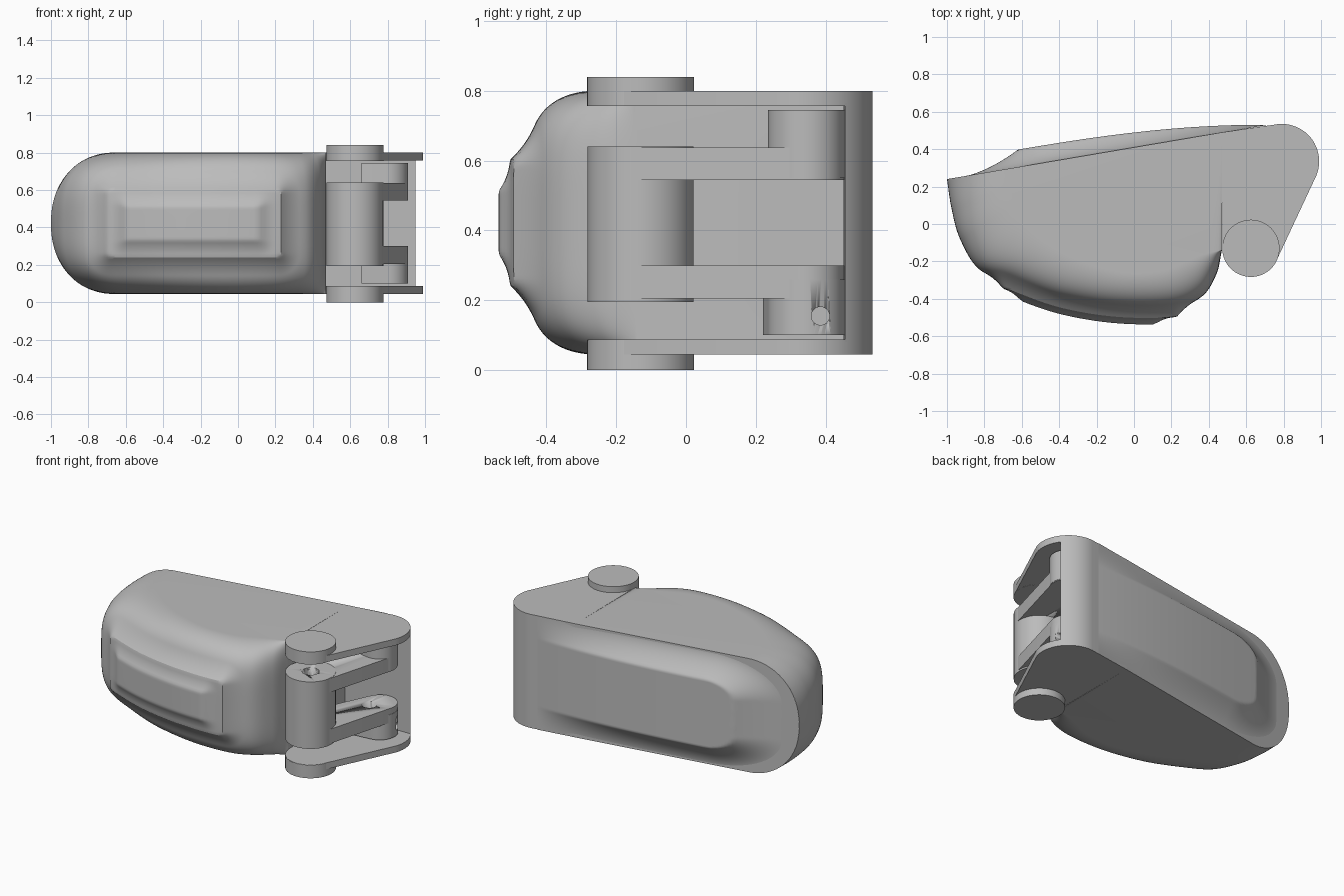
import bpy, bmesh, math
from mathutils import Vector

cube = bpy.data.objects.get("Cube")
if cube:
    bpy.data.objects.remove(cube, do_unlink=True)

grey = bpy.data.materials.new("plain_grey")
grey.use_nodes = True
grey.diffuse_color = (0.5, 0.5, 0.5, 1)
grey.node_tree.nodes["Principled BSDF"].inputs["Base Color"].default_value = (0.5, 0.5, 0.5, 1)

ZC, HZ = 0.4225, 0.3775      # middle height and half height of the shell
PIN, PIN_R = (0.625, -0.13), 0.152
KNUCKLE, KNUCKLE_R = (0.79, 0.335), 0.2
END_X = 0.47                 # where the solid shell stops and the fork starts


def back_y(x):
    return 0.24 + 0.17 * (x + 1)


def clamp(v):
    return max(0.0, min(1.0, v))


def finish(name, bm, angle=35):
    bmesh.ops.recalc_face_normals(bm, faces=bm.faces)
    mesh = bpy.data.meshes.new(name)
    bm.to_mesh(mesh)
    bm.free()
    ob = bpy.data.objects.new(name, mesh)
    bpy.context.collection.objects.link(ob)
    mesh.materials.append(grey)
    bpy.ops.object.select_all(action='DESELECT')
    ob.select_set(True)
    bpy.context.view_layer.objects.active = ob
    bpy.ops.object.shade_smooth_by_angle(angle=math.radians(angle))
    return ob


def circle(centre, r, n=64):
    return [(centre[0] + r * math.cos(2 * math.pi * i / n),
             centre[1] + r * math.sin(2 * math.pi * i / n)) for i in range(n)]


def prism(name, outline, z0, z1):
    """Upright solid around the hull of a flat outline."""
    bm = bmesh.new()
    for z in (z0, z1):
        for x, y in outline:
            bm.verts.new((x, y, z))
    bmesh.ops.convex_hull(bm, input=bm.verts)
    bmesh.ops.delete(bm, geom=[v for v in bm.verts if not v.link_faces], context='VERTS')
    bmesh.ops.dissolve_limit(bm, angle_limit=0.01, verts=bm.verts, edges=bm.edges)
    return finish(name, bm)


def spline(points, steps):
    """Smooth curve through the control points."""
    p = [Vector(q) for q in points]
    p = [2 * p[0] - p[1]] + p + [2 * p[-1] - p[-2]]
    out = []
    for a, b, c, d in zip(p, p[1:], p[2:], p[3:]):
        for i in range(steps):
            t = i / steps
            out.append(0.5 * (2 * b + (c - a) * t + (2 * a - 5 * b + 4 * c - d) * t * t
                              + (3 * b - a - 3 * c + d) * t ** 3))
    return out + [p[-2]]


def inside(x, z, x0, x1, half_z, r):
    """Depth inside a rounded rectangle, negative outside it."""
    qx = abs(x - (x0 + x1) / 2) - (x1 - x0) / 2 + r
    qz = abs(z) - half_z + r
    return r - math.hypot(max(qx, 0), max(qz, 0)) - min(max(qx, qz), 0)


def loft(name, rows, closed, angle):
    bm = bmesh.new()
    vs = [[bm.verts.new(p) for p in row] for row in rows]
    n = len(rows[0])
    for a, b in zip(vs, vs[1:]):
        for i in range(n if closed else n - 1):
            j = (i + 1) % n
            bm.faces.new((a[i], a[j], b[j], b[i]))
    if closed:
        bm.faces.new(vs[0])
        bm.faces.new(vs[-1])
    return finish(name, bm, angle)


# Rounded shell: middle outline blends into the smaller outline of the flat sides
middle = spline([(-1, .24), (-.975, .08), (-.93, -.08), (-.83, -.24), (-.66, -.31), (-.4, -.4),
                 (-.1, -.45), (.2, -.45), (.36, -.39), (.44, -.27), (END_X, -.14)], 14)
side = spline([(-.67, .296), (-.66, .2), (-.63, .1), (-.57, 0), (-.45, -.11), (-.28, -.2),
               (-.05, -.26), (.15, -.25), (.28, -.2), (.38, -.16), (END_X, -.14)], 14)
ROWS = 100
levels = [math.sin(math.pi * (i / ROWS - 0.5)) for i in range(ROWS + 1)]
rows = []
for t in levels:
    z = HZ * t
    row = []
    for i, (m, s) in enumerate(zip(middle, side)):
        power = 2.2 + 2.8 * min(1, 2 * i / len(middle))
        w = 1 - math.sqrt(max(0, 1 - abs(t) ** power))
        x, y = m.lerp(s, w)
        # Stepped grip pad with hollow flanks
        y -= 0.05 * clamp(inside(x, z, -.8, .33, .28, .12) / 0.1) ** 2
        y -= 0.03 * clamp(inside(x, z, -.69, .2, .18, .09) / 0.09) ** 2
        row.append((x, y, ZC + z))
    row.append((END_X, back_y(END_X), ZC + z))
    rows.append(row)
loft("shell", rows, True, 28)

# Raised cushion on the sloping back
rows = []
for t in levels:
    z = HZ * t
    left = -0.67 - 0.33 * math.sqrt(max(0, 1 - abs(t) ** 2.2))
    row = []
    for i in range(101):
        x = left + (0.72 - left) * i / 100
        d = -inside(x, z * 1.9, -.62, 2, .43, .2)
        height = 0.095 * (1 - clamp((x + .62) / 1.34) ** 2.5)
        h = height * clamp(1 - max(d, 0) / 0.3) ** 1.8
        row.append((x, back_y(x) + h - 0.002, ZC + z))
    rows.append(row)
loft("back_cushion", rows, False, 35)

# Fork: two cheek plates, the wall joining them and the outer pin heads
knuckle = circle(KNUCKLE, KNUCKLE_R)
corner = (END_X, back_y(END_X))
cheek = circle(PIN, PIN_R) + knuckle + [corner]
for name, z0, z1, p0, p1 in (("lower", 0.045, 0.088, 0, 0.086), ("upper", 0.757, 0.8, 0.756, 0.84)):
    prism(name + "_cheek", cheek, z0, z1)
    prism(name + "_pin_head", circle(PIN, PIN_R + 0.001), p0, p1)
wall = [p for p in knuckle if p[1] > 0.455] + [corner, (END_X, 0.45), (0.95, 0.455)]
prism("fork_wall", wall, 0.08, 0.765)

# Inner link: barrel, two arms and the bosses that hold them
BOSS = (0.8, 0.345)
barrel = prism("link_barrel", circle(PIN, PIN_R), 0.195, 0.64)
arm = circle(PIN, PIN_R - 0.002) + circle(BOSS, 0.108)
lower_arm = prism("lower_arm", arm, 0.205, 0.3)
upper_arm = prism("upper_arm", arm, 0.545, 0.638)
lower_boss = prism("lower_boss", circle(BOSS, 0.11) + [(0.66, 0.45), (0.66, 0.22)], 0.1, 0.26)
upper_boss = prism("upper_boss", circle(BOSS, 0.11) + [(0.66, 0.45), (0.66, 0.26)], 0.55, 0.745)


# Drilled holes
def drill(targets, location, r, depth, sideways=False):
    bm = bmesh.new()
    bmesh.ops.create_cone(bm, cap_ends=True, segments=32, radius1=r, radius2=r, depth=depth)
    cutter = finish("drill", bm)
    cutter.hide_render = True
    cutter.location = location
    cutter.rotation_euler.y = math.pi / 2 if sideways else 0
    for ob in targets:
        mod = ob.modifiers.new("hole", 'BOOLEAN')
        mod.operation, mod.object, mod.solver = 'DIFFERENCE', cutter, 'EXACT'
        bpy.context.view_layer.objects.active = ob
        bpy.ops.object.modifier_apply(modifier=mod.name)
    bpy.data.objects.remove(cutter, do_unlink=True)


drill([barrel, upper_arm], (PIN[0], PIN[1], 0.64), 0.052, 0.3)
drill([lower_arm, lower_boss], (0.77, 0.28, 0.3), 0.045, 0.16)
drill([lower_boss], (0.92, 0.385, 0.155), 0.026, 0.2, True)
